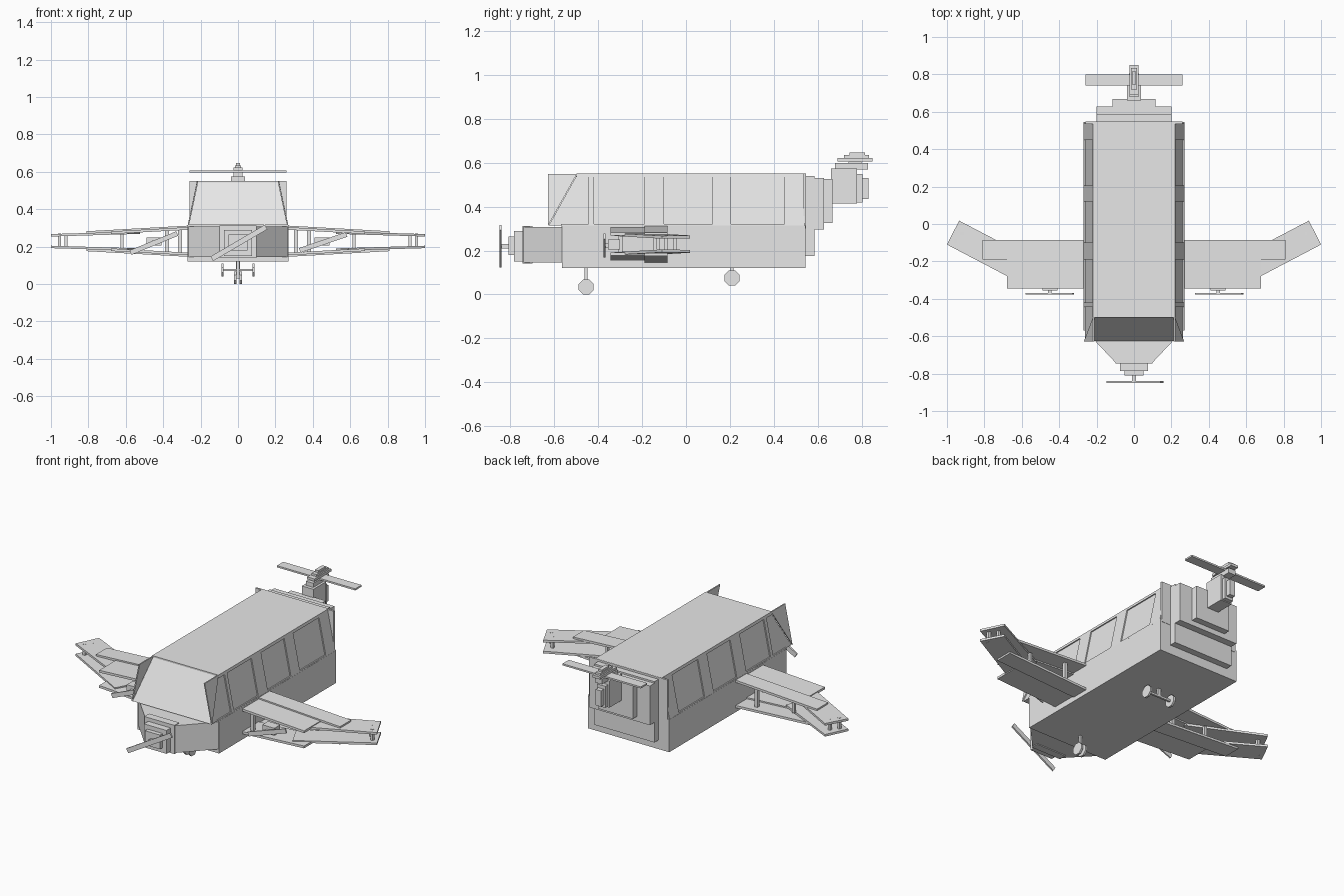
import bpy, bmesh, math
from mathutils import Vector

if "Cube" in bpy.data.objects:
    bpy.data.objects.remove(bpy.data.objects["Cube"])

grey = bpy.data.materials.new("light grey")
grey.diffuse_color = (0.8, 0.8, 0.8, 1)
grey.use_nodes = True
grey.node_tree.nodes["Principled BSDF"].inputs["Base Color"].default_value = grey.diffuse_color


def finish(name, bm):
    bmesh.ops.recalc_face_normals(bm, faces=bm.faces)
    me = bpy.data.meshes.new(name)
    bm.to_mesh(me)
    bm.free()
    me.materials.append(grey)
    ob = bpy.data.objects.new(name, me)
    bpy.context.collection.objects.link(ob)
    return ob


def loft(name, bottom, top):
    """Solid between two matching outlines."""
    bm = bmesh.new()
    b = [bm.verts.new(p) for p in bottom]
    t = [bm.verts.new(p) for p in top]
    n = len(b)
    bm.faces.new(b[::-1])
    bm.faces.new(t)
    for i in range(n):
        j = (i + 1) % n
        bm.faces.new((b[i], b[j], t[j], t[i]))
    return finish(name, bm)


def box(name, x, y, z):
    rect = [(x[0], y[0]), (x[1], y[0]), (x[1], y[1]), (x[0], y[1])]
    return loft(name, [(a, b, z[0]) for a, b in rect], [(a, b, z[1]) for a, b in rect])


def mid(name, half, y, z):
    return box(name, (-half, half), y, z)


def wheel(name, x, y, z, r, w):
    """Octagonal wheel with its axis along x."""
    ring = [(y + r * math.cos(math.pi * (i + .5) / 4), z + r * math.sin(math.pi * (i + .5) / 4)) for i in range(8)]
    loft(name, [(x - w, a, b) for a, b in ring], [(x + w, a, b) for a, b in ring])


def blade(name, p, q, y, w):
    """Flat propeller bar in the xz plane from p to q."""
    p, q = Vector(p), Vector(q)
    d = (q - p).normalized()
    n = Vector((-d.y, d.x)) * w
    c = [p + n, p - n, q - n, q + n]
    loft(name, [(v.x, y[0], v.y) for v in c], [(v.x, y[1], v.y) for v in c])


def wing_panel(name, s, outline, height, thick):
    """Sloped slab; height is a function of distance from the centre."""
    loft(name, [(s * x, y, height(x) - thick) for x, y in outline],
         [(s * x, y, height(x)) for x, y in outline])


# Hull and tapered nose
mid("hull", .27, (-.565, .545), (.12, .315))
nose = [(-.27, -.56), (-.10, -.74), (.10, -.74), (.27, -.56)]
loft("nose", [(x, y, .145) for x, y in nose], [(x, y, .308) for x, y in nose])
mid("nose_plate", .10, (-.745, -.70), (.14, .312))
mid("nose_step", .075, (-.785, -.74), (.15, .29))
mid("nose_cap", .05, (-.81, -.78), (.18, .265))
mid("nose_shaft", .01, (-.845, -.80), (.21, .23))
blade("nose_propeller", (-.14, .135), (.15, .305), (-.85, -.84), .014)

# Cabin with sloping sides and windscreen
loft("cabin", [(-.262, -.625, .315), (.262, -.625, .315), (.262, .54, .315), (-.262, .54, .315)],
     [(-.214, -.497, .545), (.214, -.497, .545), (.214, .54, .545), (-.214, .54, .545)])
mid("roof", .22, (-.50, .545), (.543, .552))
mid("rear_frame", .26, (.535, .547), (.30, .551))


def side_x(z, off=0):
    return .266 - (z - .315) * .048 / .23 + off


for s in (-1, 1):
    # Window posts, sill and rail along the sloping side
    def strip(name, y0, y1, z0, z1, off=.003):
        pts = [(y0, z0), (y1, z0), (y1, z1), (y0, z1)]
        loft(name, [(s * (side_x(z) - .006), y, z) for y, z in pts],
             [(s * side_x(z, off), y, z) for y, z in pts])
    for y0, y1 in ((-.445, -.42), (-.19, -.10), (.12, .205), (.45, .54)):
        strip("window_post", y0, y1, .315, .547)
    strip("window_rail", -.50, .54, .535, .55)
    strip("window_sill", -.57, .54, .31, .322)
    # Triangular fin ahead of the windscreen
    fin = [(-.628, .315), (-.628, .55), (-.497, .55)]
    loft("windscreen_fin", [(s * side_x(z, -.005), y, z) for y, z in fin],
         [(s * side_x(z, .002), y, z) for y, z in fin])

# Stepped tail
mid("tail_lower_block", .20, (.54, .585), (.175, .54))
mid("tail_upper_block", .20, (.54, .628), (.295, .53))
mid("tail_inner_block", .115, (.62, .667), (.325, .525))
mid("tail_boom", .038, (.66, .78), (.415, .575))
mid("tail_boom_step", .028, (.775, .805), (.42, .55))
mid("tail_boom_cap", .018, (.80, .832), (.435, .53))

# Overhead tail propeller
mid("rotor_base", .024, (.68, .83), (.57, .60))
mid("rotor_blade", .26, (.74, .80), (.597, .607))
mid("rotor_hub", .024, (.69, .85), (.607, .622))
mid("rotor_hub_step", .016, (.72, .835), (.62, .635))
mid("rotor_cap", .012, (.745, .815), (.635, .647))

# Two-decked wings, mirrored left and right
front_panel = [(.26, -.345), (.68, -.345), (.68, -.19), (.26, -.19)]
rear_panel = [(.26, -.19), (.81, -.19), (.81, -.085), (.26, -.085)]
outer_panel = [(.59, -.325), (1.0, -.11), (.935, .018), (.525, -.197)]
for s in (-1, 1):
    for level, k in (("upper", 1), ("lower", -1)):
        c = .229

        def deck(base, slope):
            return lambda x: c + k * (base - slope * (x - .27)) + .007
        wing_panel(level + "_front_wing", s, front_panel, deck(.068, .055), .014)
        wing_panel(level + "_rear_wing", s, rear_panel, deck(.076, .055), .014)
        wing_panel(level + "_wing_tip", s, outer_panel, deck(.053, .03), .013)
    # Struts between the decks
    for x, y in ((.31, -.30), (.38, -.13), (.62, -.14), (.92, -.05), (.955, -.09)):
        box("wing_strut", (s * x - .008, s * x + .008), (y - .008, y + .008), (.19, .27))
    for x, y in ((.31, -.30), (.38, -.13)):
        box("root_strut", (s * x - .01, s * x + .01), (y - .01, y + .01), (.165, .295))
    # Wing propeller on a small pod
    box("wing_pod", (s * .45 - .04, s * .45 + .04), (-.355, -.30), (.205, .25))
    box("wing_shaft", (s * .45 - .01, s * .45 + .01), (-.375, -.35), (.212, .232))

blade("left_wing_propeller", (-.575, .168), (-.325, .27), (-.376, -.368), .013)
blade("right_wing_propeller", (.33, .18), (.58, .265), (-.376, -.368), .013)

# Landing gear: twin wheels in front, wide axle behind
mid("front_leg", .007, (-.462, -.448), (.03, .13))
mid("front_axle", .02, (-.46, -.45), (.03, .04))
mid("rear_leg", .01, (.203, .217), (.07, .13))
mid("rear_axle", .085, (.204, .216), (.069, .081))
for s in (-1, 1):
    wheel("front_wheel", s * .015, -.455, .034, .037, .006)
    wheel("rear_wheel", s * .083, .21, .075, .037, .006)
